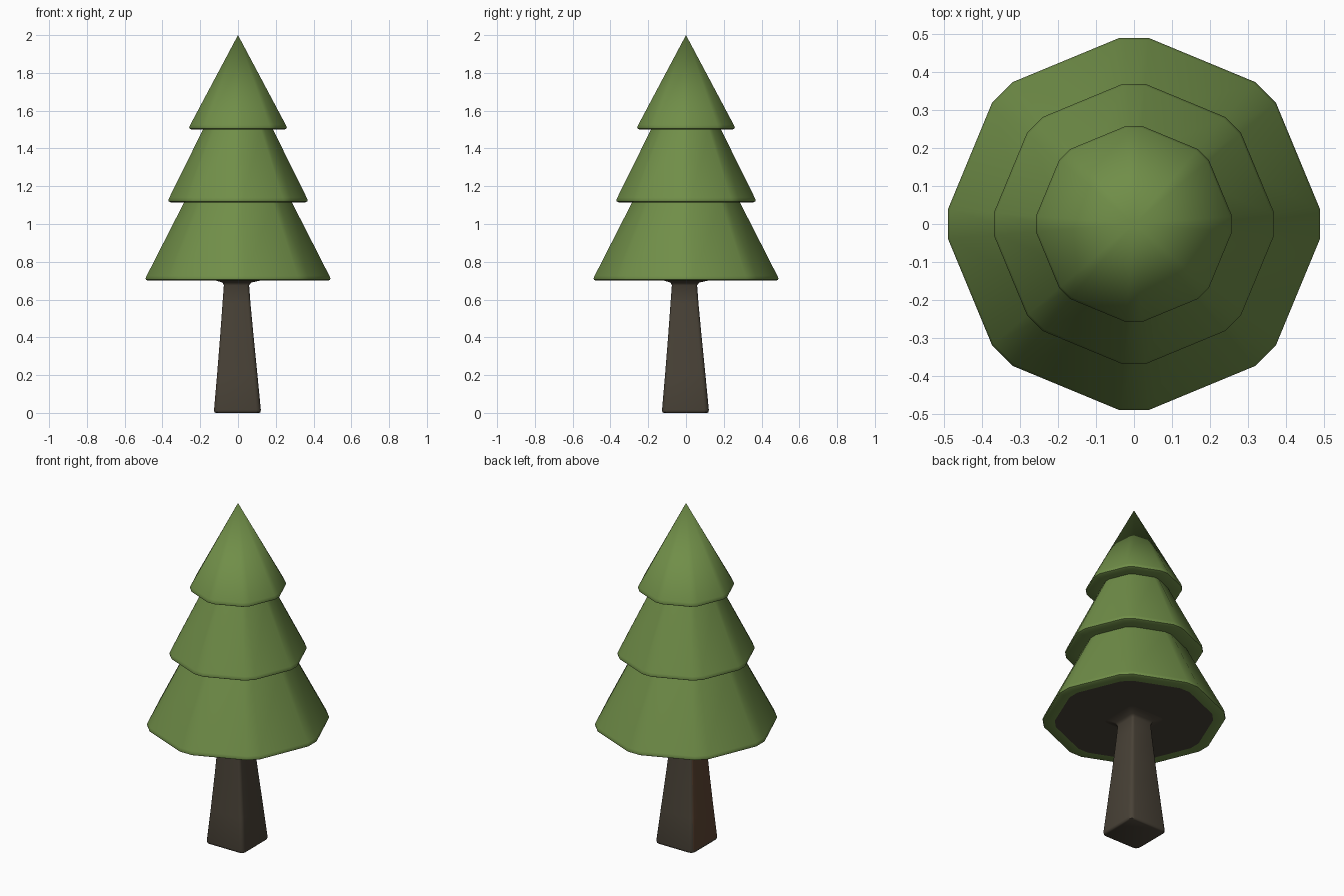
import bpy, bmesh, math

if "Cube" in bpy.data.objects:
    bpy.data.objects.remove(bpy.data.objects["Cube"])


def material(name, r, g, b):
    m = bpy.data.materials.new(name)
    m.diffuse_color = (r, g, b, 1)
    m.use_nodes = True
    m.node_tree.nodes["Principled BSDF"].inputs["Base Color"].default_value = m.diffuse_color
    return m


green = material("leaf green", 0.162, 0.27, 0.065)
bark = material("dark bark", 0.066, 0.054, 0.038)
red_bark = material("reddish bark", 0.11, 0.058, 0.032)


def octagon(r):
    """Eight-sided outline with clipped corners, corners on the axes."""
    return [(r * math.cos(math.radians(45 * k + d)), r * math.sin(math.radians(45 * k + d)))
            for k in range(8) for d in (-4.5, 4.5)]


def rounded_square(h, fillet=0.2, steps=3):
    """Square outline of half width h with rounded corners."""
    pts, f = [], h * fillet
    for k in range(4):
        mid = math.radians(45 + 90 * k)
        cx = math.copysign(h - f, math.cos(mid))
        cy = math.copysign(h - f, math.sin(mid))
        for s in range(steps + 1):
            a = math.radians(90 * k + 90 * s / steps)
            pts.append((cx + f * math.cos(a), cy + f * math.sin(a)))
    return pts


def loft(name, outline, profile, mats, rule=None, cap=False, angle=40):
    """Skin outlines along a (size, z, x/y offset) profile; size 0 makes a tip."""
    bm = bmesh.new()
    rings = []
    for size, z, off in profile:
        if size == 0:
            rings.append([bm.verts.new((off, off, z))])
        else:
            rings.append([bm.verts.new((x + off, y + off, z)) for x, y in outline(size)])
    for a, b in zip(rings, rings[1:]):
        n = len(a)
        for i in range(n):
            j = (i + 1) % n
            if len(b) == 1:
                bm.faces.new((a[i], a[j], b[0]))
            else:
                bm.faces.new((a[i], a[j], b[j], b[i]))
    if cap:
        bm.faces.new(rings[0][::-1])
    bm.normal_update()
    if rule:
        for f in bm.faces:
            f.material_index = rule(f)
    me = bpy.data.meshes.new(name)
    bm.to_mesh(me)
    bm.free()
    for m in mats:
        me.materials.append(m)
    ob = bpy.data.objects.new(name, me)
    bpy.context.collection.objects.link(ob)
    bpy.ops.object.select_all(action='DESELECT')
    bpy.context.view_layer.objects.active = ob
    ob.select_set(True)
    bpy.ops.object.shade_smooth_by_angle(angle=math.radians(angle))
    return ob


# Foliage tiers: underside inner radius, rim radius, base z, top radius, top z
tiers = [
    ("lower_tier", 0.04, 0.491, 0.70, 0.286, 1.115),
    ("middle_tier", 0.286, 0.37, 1.115, 0.186, 1.50),
    ("top_tier", 0.186, 0.259, 1.50, 0.0, 2.00),
]
for name, inner, rim, z0, top, z1 in tiers:
    profile = [(inner, z0, 0)]
    if name == "lower_tier":
        profile.append((0.425, z0, 0))
    profile += [(rim - 0.012, z0, 0), (rim - 0.002, z0 + 0.005, 0),
                (rim, z0 + 0.012, 0), (rim - 0.006, z0 + 0.026, 0), (top, z1, 0)]

    # Bark-coloured disc inside the lowest rim
    def underside(f):
        c = f.calc_center_median()
        return int(f.normal.z < -0.9 and c.xy.length < 0.42 and c.z < 0.71)

    loft(name, octagon, profile, [green, bark], underside)

# Tapered trunk with a rounded foot and a small flare under the foliage
trunk_profile = [
    (0.115, 0.0, -0.003), (0.122, 0.004, -0.003), (0.124, 0.015, -0.003),
    (0.107, 0.2, -0.004), (0.089, 0.4, -0.006), (0.074, 0.58, -0.008),
    (0.067, 0.675, -0.008), (0.076, 0.69, -0.006), (0.115, 0.70, 0.0),
]


# The left side of the trunk is redder
def left_side(f):
    return int(f.normal.x < -0.9 and 0.015 < f.calc_center_median().z < 0.67)


loft("trunk", rounded_square, trunk_profile, [bark, red_bark], left_side, cap=True, angle=50)
